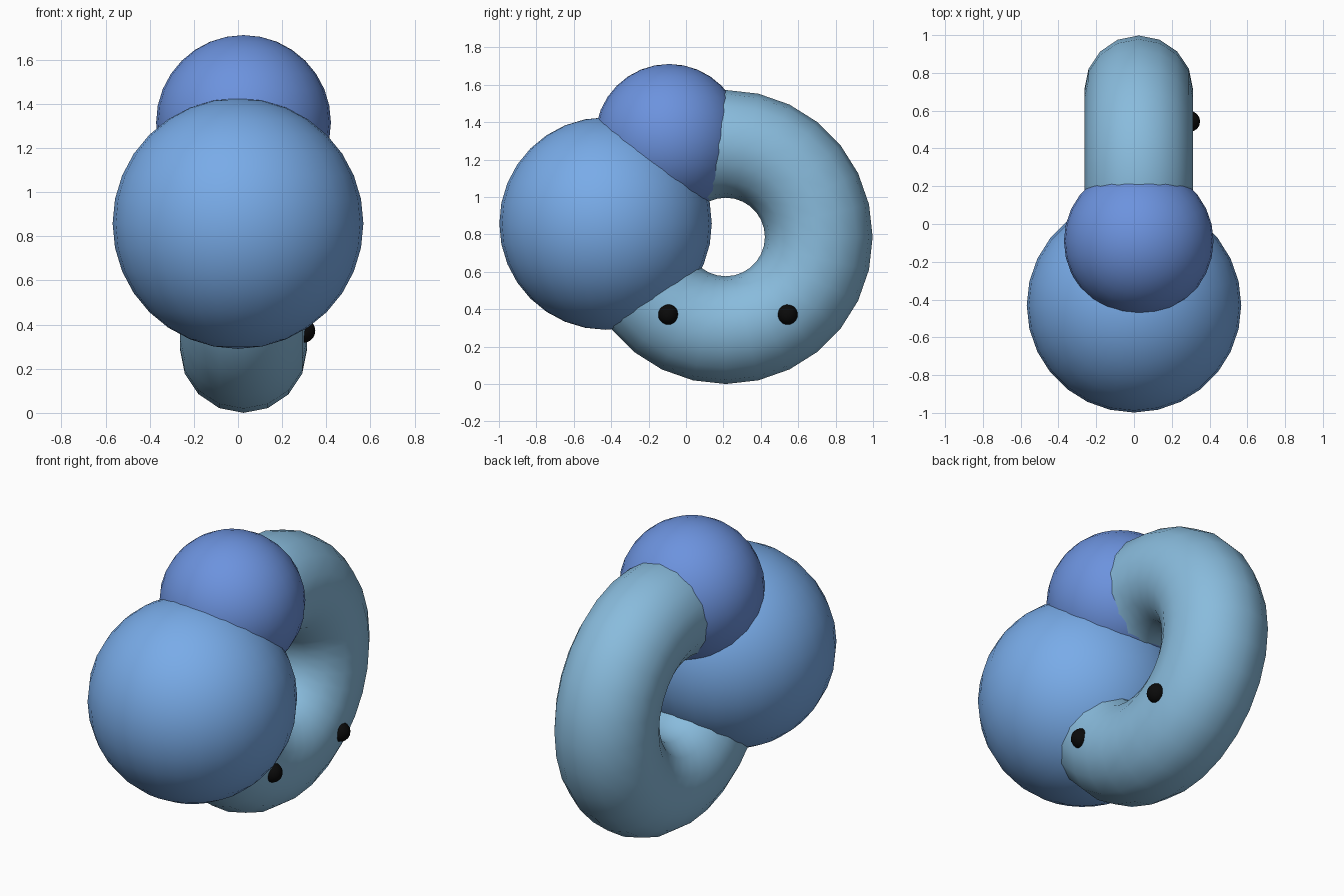
import bpy
from math import radians

if "Cube" in bpy.data.objects:
    bpy.data.objects.remove(bpy.data.objects["Cube"])


def finish(name, color):
    # name, colour and smooth the freshly added object
    ob = bpy.context.object
    ob.name = name
    mat = bpy.data.materials.new(name + "_paint")
    mat.diffuse_color = (*color, 1)
    mat.use_nodes = True
    mat.node_tree.nodes["Principled BSDF"].inputs["Base Color"].default_value = mat.diffuse_color
    ob.data.materials.append(mat)
    bpy.ops.object.shade_smooth_by_angle(angle=radians(40))
    return ob


def ball(name, loc, radius, color, segs=28, rings=16):
    bpy.ops.mesh.primitive_uv_sphere_add(segments=segs, ring_count=rings,
                                         radius=radius, location=loc)
    return finish(name, color)


# Two overlapping balls at the front
ball("large_ball", (0, -0.43, 0.858), 0.568, (0.19, 0.41, 0.81))
ball("small_ball", (0.025, -0.09, 1.315), 0.396, (0.15, 0.29, 0.73))

# Upright ring standing on the ground, its axis along x
bpy.ops.mesh.primitive_torus_add(major_segments=28, minor_segments=16,
                                 major_radius=0.498, minor_radius=0.288,
                                 location=(0.025, 0.212, 0.786),
                                 rotation=(0, radians(90), 0))
finish("ring", (0.25, 0.50, 0.72))

# Pair of small black studs on the right side of the ring
for i, y in enumerate((-0.095, 0.543)):
    ball(f"stud_{i + 1}", (0.295, y, 0.372), 0.055, (0.003, 0.003, 0.003), 16, 10)
